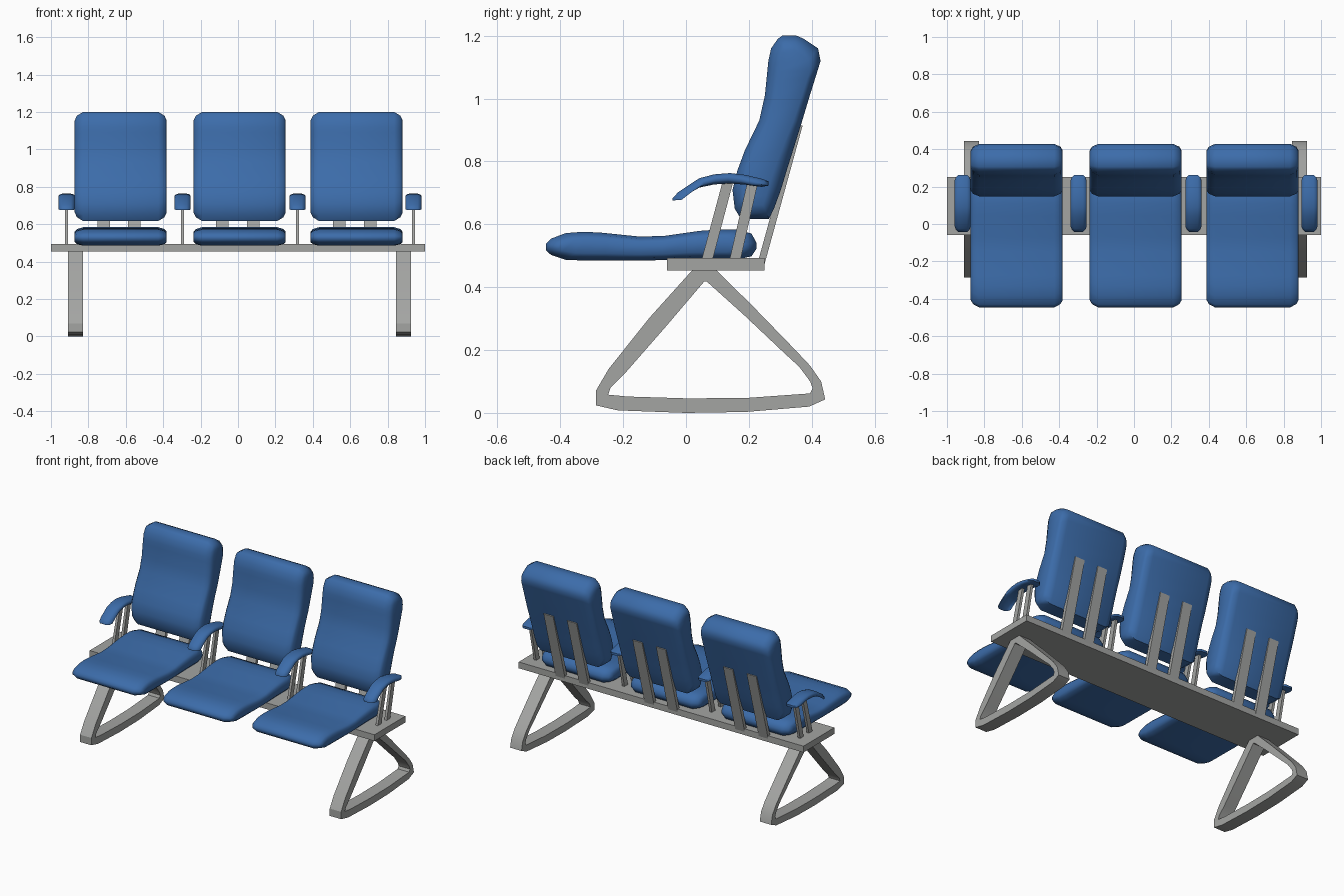
import bpy, bmesh, math

if "Cube" in bpy.data.objects:
    bpy.data.objects.remove(bpy.data.objects["Cube"])


def material(name, rgb):
    m = bpy.data.materials.new(name)
    m.diffuse_color = (*rgb, 1)
    m.use_nodes = True
    m.node_tree.nodes["Principled BSDF"].inputs["Base Color"].default_value = m.diffuse_color
    return m


BLUE = material("blue upholstery", (0.045, 0.15, 0.40))
GREY = material("grey metal", (0.37, 0.375, 0.365))


def finish(name, bm, mat, smooth=None):
    bmesh.ops.recalc_face_normals(bm, faces=bm.faces)
    me = bpy.data.meshes.new(name)
    bm.to_mesh(me)
    bm.free()
    me.materials.append(mat)
    if smooth:
        me.shade_smooth()
        me.set_sharp_from_angle(angle=math.radians(smooth))
    ob = bpy.data.objects.new(name, me)
    bpy.context.collection.objects.link(ob)
    return ob


def prism(name, profile, x, width, mat):
    """Extrude a (y, z) outline along x."""
    bm = bmesh.new()
    a, b = [[bm.verts.new((x + s * width / 2, y, z)) for y, z in profile] for s in (-1, 1)]
    n = len(profile)
    bm.faces.new(a)
    bm.faces.new(b)
    for i in range(n):
        j = (i + 1) % n
        bm.faces.new((a[i], a[j], b[j], b[i]))
    return finish(name, bm, mat)


def pad(name, stations, x, width, rings, upright=False):
    """Cushion from (along, low, high) stations; rings = (side inset, along inset, thickness inset)."""
    bm = bmesh.new()
    a0, a1 = stations[0][0], stations[-1][0]
    am, al = (a0 + a1) / 2, (a1 - a0) / 2
    thick = max(h - l for _, l, h in stations) / 2
    n = len(stations)
    loops = []
    slices = [(-width / 2 + r[0], r) for r in rings] + [(width / 2 - r[0], r) for r in reversed(rings)]
    for dx, (_, da, dt) in slices:
        low, high = [], []
        for a, l, h in stations:
            a = am + (a - am) * (al - da) / al
            mid, half = (l + h) / 2, (h - l) / 2 * (thick - dt) / thick
            for side, t in ((low, mid - half), (high, mid + half)):
                side.append(bm.verts.new((x + dx, t, a) if upright else (x + dx, a, t)))
        loops.append(low + high[::-1])
    m = 2 * n
    for p, q in zip(loops, loops[1:]):
        for i in range(m):
            j = (i + 1) % m
            bm.faces.new((p[i], p[j], q[j], q[i]))
    for p in (loops[0], loops[-1]):
        for i in range(n - 1):
            bm.faces.new((p[i], p[i + 1], p[m - 2 - i], p[m - 1 - i]))
    return finish(name, bm, BLUE, 50)


# long beam under the seats
prism("beam", [(-0.06, 0.453), (0.25, 0.453), (0.25, 0.493), (-0.06, 0.493)], 0, 2, GREY)

# looped triangular legs
OUTER = [(.02, .454), (-.116, .303), (-.246, .14), (-.287, .07), (-.287, .024), (-.217, .008),
         (0, 0), (.19, .003), (.392, .02), (.443, .043), (.43, .1), (.395, .15), (.348, .2),
         (.217, .335), (.097, .454)]
INNER = [(.058, .418), (-.068, .27), (-.195, .125), (-.24, .08), (-.248, .058), (-.186, .052),
         (.01, .046), (.2, .048), (.395, .062), (.403, .078), (.395, .1), (.36, .147), (.313, .19),
         (.186, .31), (.066, .418)]


def leg(name, x, width):
    bm = bmesh.new()
    g = [[bm.verts.new((x + s * width / 2, y, z)) for y, z in prof]
         for s, prof in ((-1, OUTER), (1, OUTER), (1, INNER), (-1, INNER))]
    n = len(OUTER)
    for k in range(4):
        p, q = g[k], g[(k + 1) % 4]
        for i in range(n):
            j = (i + 1) % n
            bm.faces.new((p[i], p[j], q[j], q[i]))
    finish(name, bm, GREY, 30)


leg("left_leg", -0.868, 0.08)
leg("right_leg", 0.885, 0.08)

# seats, backrests and their rear supports
SEAT = [(-.446, .518, .537), (-.43, .503, .554), (-.383, .487, .572), (-.33, .485, .576),
        (-.275, .485, .574), (-.148, .485, .561), (-.07, .486, .563), (.043, .488, .579),
        (.11, .488, .584), (.16, .488, .583), (.208, .498, .571), (.224, .522, .542)]
BACK = [(.617, .175, .264), (.65, .155, .28), (.71, .148, .302), (.77, .163, .32),
        (.837, .188, .341), (.93, .233, .37), (1.01, .251, .394), (1.09, .259, .419),
        (1.12, .262, .428), (1.16, .271, .42), (1.19, .292, .375), (1.2, .306, .352)]
SEAT_RINGS = [(0, .04, .024), (.012, .018, .01), (.045, 0, 0)]
BACK_RINGS = [(0, .045, .035), (.012, .02, .015), (.045, 0, 0)]
for i, x in enumerate((-0.627, 0.009, 0.634), 1):
    pad(f"seat_{i}", SEAT, x, 0.492, SEAT_RINGS)
    pad(f"backrest_{i}", BACK, x, 0.492, BACK_RINGS, upright=True)
    for side, dx in (("left", -0.092), ("right", 0.073)):
        prism(f"back_support_{side}_{i}",
              [(.226, .47), (.249, .47), (.371, .914), (.35, .919)], x + dx, 0.067, GREY)

# armrests on pairs of slanted posts
ARM = [(-.043, .676, .683), (-.025, .684, .702), (0, .698, .719), (.043, .717, .747),
       (.09, .727, .759), (.14, .73, .763), (.19, .726, .757), (.24, .719, .745), (.263, .723, .737)]
ARM_RINGS = [(0, .03, .011), (.006, .014, .004), (.02, 0, 0)]
for i, x in enumerate((-0.916, -0.296, 0.318, 0.938), 1):
    pad(f"armrest_{i}", ARM, x, 0.086, ARM_RINGS)
    for part, y0, y1 in (("front", .049, .117), ("rear", .138, .196)):
        prism(f"armrest_post_{part}_{i}",
              [(y0, .485), (y0 + .035, .485), (y1 + .034, .738), (y1, .738)], x, 0.016, GREY)
